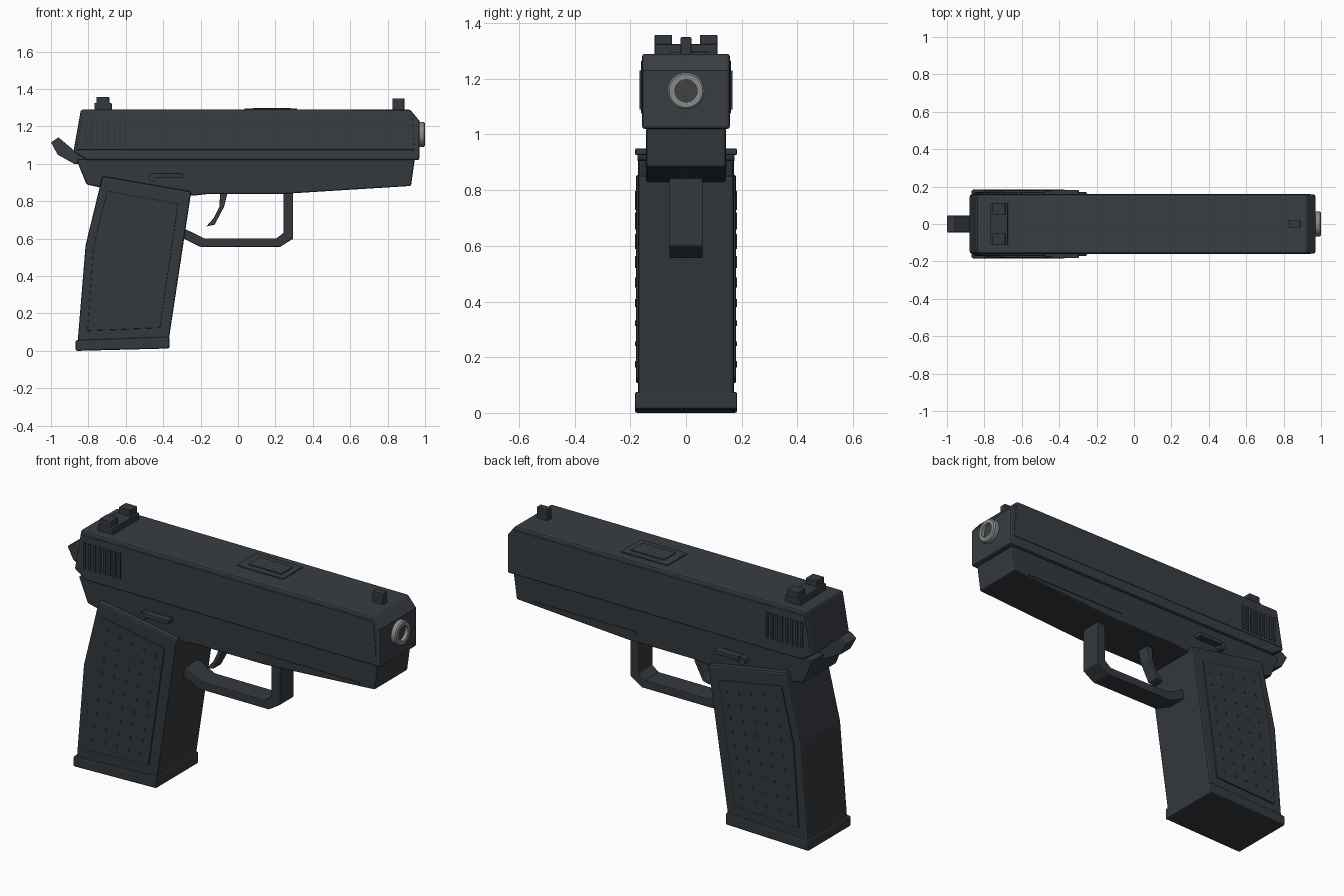
import bpy, bmesh, math
from mathutils import Matrix, Vector

old = bpy.data.objects.get("Cube")
if old:
    bpy.data.objects.remove(old, do_unlink=True)


def material(name, rgb):
    m = bpy.data.materials.new(name)
    m.use_nodes = True
    m.diffuse_color = (*rgb, 1)
    m.node_tree.nodes["Principled BSDF"].inputs["Base Color"].default_value = (*rgb, 1)
    return m


GUNMETAL = material("dark gunmetal", (0.04, 0.046, 0.055))
POLYMER = material("dark polymer", (0.034, 0.04, 0.047))
STEEL = material("bare steel", (0.25, 0.26, 0.26))
BORE = material("dark bore", (0.05, 0.055, 0.058))


def finish(name, bm, mat, bevel=0.0):
    bmesh.ops.recalc_face_normals(bm, faces=bm.faces)
    me = bpy.data.meshes.new(name)
    bm.to_mesh(me)
    bm.free()
    me.materials.append(mat)
    ob = bpy.data.objects.new(name, me)
    bpy.context.collection.objects.link(ob)
    if bevel:
        mod = ob.modifiers.new("Bevel", "BEVEL")
        mod.width = bevel
        mod.segments = 2
        mod.limit_method = "ANGLE"
        mod.angle_limit = math.radians(40)
    return ob


def prism(bm, points, y0, y1):
    """Extrude an (x, z) profile from y0 to y1."""
    face = bm.faces.new([bm.verts.new((x, y0, z)) for x, z in points])
    new = bmesh.ops.extrude_face_region(bm, geom=[face])["geom"]
    verts = [v for v in new if isinstance(v, bmesh.types.BMVert)]
    bmesh.ops.translate(bm, verts=verts, vec=(0, y1 - y0, 0))


def slab(name, points, half, mat, bevel=0.0):
    bm = bmesh.new()
    prism(bm, points, -half, half)
    finish(name, bm, mat, bevel)


def rect(x0, x1, z0, z1):
    return [(x0, z0), (x1, z0), (x1, z1), (x0, z1)]


def side_pair(name, shapes, y0, y1, mat, bevel=0.0):
    """The same raised profiles on both sides."""
    for label, s in (("left", 1), ("right", -1)):
        bm = bmesh.new()
        for points in shapes:
            prism(bm, points, s * y0, s * y1)
        finish(f"{label}_{name}", bm, mat, bevel)


def disc(x, z, r, n):
    return [(x + r * math.cos(math.tau * i / n), z + r * math.sin(math.tau * i / n)) for i in range(n)]


# Slide with raised side panels and rear serrations
slab("slide", [(-0.84, 1.29), (0.92, 1.29), (0.97, 1.23), (0.97, 1.02), (-0.81, 1.02), (-0.88, 1.065)],
     0.158, GUNMETAL, 0.01)
side_pair("slide_panel", [[(-0.83, 1.265), (0.93, 1.265), (0.945, 1.075), (-0.865, 1.075)]],
          0.15, 0.161, GUNMETAL, 0.002)
side_pair("serrations", [rect(x, x + 0.015, 1.09, 1.23) for x in [-0.82 + 0.03 * i for i in range(8)]],
          0.15, 0.167, POLYMER)

# Ejection port plates on top
for name, x0, x1, y0, y1, top in (("port_frame", 0.035, 0.315, -0.06, 0.11, 1.295),
                                  ("port_cover", 0.08, 0.28, -0.025, 0.075, 1.3)):
    bm = bmesh.new()
    prism(bm, rect(x0, x1, 1.28, top), y0, y1)
    finish(name, bm, GUNMETAL)

# Sights
slab("rear_sight_base", rect(-0.768, -0.675, 1.28, 1.325), 0.113, POLYMER, 0.004)
side_pair("rear_sight_post", [rect(-0.757, -0.688, 1.32, 1.358)], 0.05, 0.113, POLYMER, 0.004)
slab("front_sight", rect(0.825, 0.89, 1.28, 1.35), 0.019, POLYMER, 0.004)

# Frame with rail strips
slab("frame", [(-0.865, 1.025), (-0.81, 0.89), (-0.72, 0.87), (-0.24, 0.83), (-0.15, 0.84),
               (0.25, 0.84), (0.925, 0.882), (0.945, 1.025)], 0.143, POLYMER, 0.008)
side_pair("rail_strip", [rect(0.2, 0.83, 0.887, 0.9)], 0.14, 0.147, POLYMER)

# Slide-stop levers with pivot pins
side_pair("slide_stop", [rect(-0.445, -0.295, 0.926, 0.95)], 0.14, 0.183, POLYMER, 0.005)
side_pair("slide_stop_pin", [disc(-0.455, 0.927, 0.023, 16)], 0.14, 0.175, POLYMER)

# Grip, raised grip panels and magazine base
slab("grip", [(-0.725, 0.935), (-0.25, 0.852), (-0.37, 0.06), (-0.858, 0.04), (-0.815, 0.565)],
     0.172, POLYMER, 0.01)
panel = [(-0.70, 0.855), (-0.32, 0.786), (-0.417, 0.123), (-0.805, 0.107), (-0.773, 0.556)]
side_pair("grip_panel", [panel], 0.16, 0.179, POLYMER, 0.004)
slab("magazine_base", [(-0.868, 0.0), (-0.868, 0.057), (-0.366, 0.076), (-0.366, 0.013)],
     0.184, POLYMER, 0.008)

# Grip studs follow the lean of the panel
studs = []
for row in range(9):
    t = row / 8
    start = Vector((-0.755, 0.17)).lerp(Vector((-0.665, 0.79)), t)
    end = Vector((-0.465, 0.18)).lerp(Vector((-0.37, 0.735)), t)
    studs += [disc(*start.lerp(end, c / 4), 0.008, 6) for c in range(5)]
side_pair("grip_studs", studs, 0.175, 0.183, POLYMER)

# Trigger guard, trigger and hammer
slab("trigger_guard", [(0.295, 0.85), (0.295, 0.6), (0.225, 0.556), (-0.2, 0.556), (-0.3, 0.605),
                       (-0.3, 0.66), (-0.18, 0.602), (0.205, 0.602), (0.243, 0.63), (0.243, 0.85)],
     0.06, POLYMER, 0.005)
slab("trigger", [(-0.095, 0.85), (-0.055, 0.85), (-0.075, 0.77), (-0.125, 0.675), (-0.17, 0.665),
                 (-0.13, 0.71), (-0.1, 0.77)], 0.035, GUNMETAL, 0.004)
slab("hammer", [(-1.0, 1.115), (-0.96, 1.142), (-0.875, 1.07), (-0.82, 1.07), (-0.82, 1.0),
                (-0.875, 1.0), (-0.965, 1.05)], 0.045, GUNMETAL, 0.004)

# Barrel ring revolved about the bore axis
bm = bmesh.new()
profile = [bm.verts.new((x, 0, 1.157 + r)) for x, r in
           ((0.9, 0.066), (0.994, 0.066), (1.0, 0.06), (1.0, 0.04), (0.9, 0.04))]
edges = [bm.edges.new((profile[i], profile[i - 1])) for i in range(5)]
bmesh.ops.spin(bm, geom=profile + edges, cent=(0, 0, 1.157), axis=(1, 0, 0), angle=math.tau,
               steps=32, use_duplicate=False)
bmesh.ops.remove_doubles(bm, verts=bm.verts, dist=0.0005)
barrel = finish("barrel", bm, STEEL)

# Bore plug closing the muzzle
bm = bmesh.new()
bmesh.ops.create_cone(bm, cap_ends=True, segments=32, radius1=0.041, radius2=0.041, depth=0.08,
                      matrix=Matrix.Translation((0.94, 0, 1.157)) @ Matrix.Rotation(math.pi / 2, 4, "Y"))
finish("bore", bm, BORE)

# Smooth the round barrel only
for ob in bpy.context.selected_objects:
    ob.select_set(False)
barrel.select_set(True)
bpy.context.view_layer.objects.active = barrel
bpy.ops.object.shade_smooth_by_angle(angle=math.radians(35))
